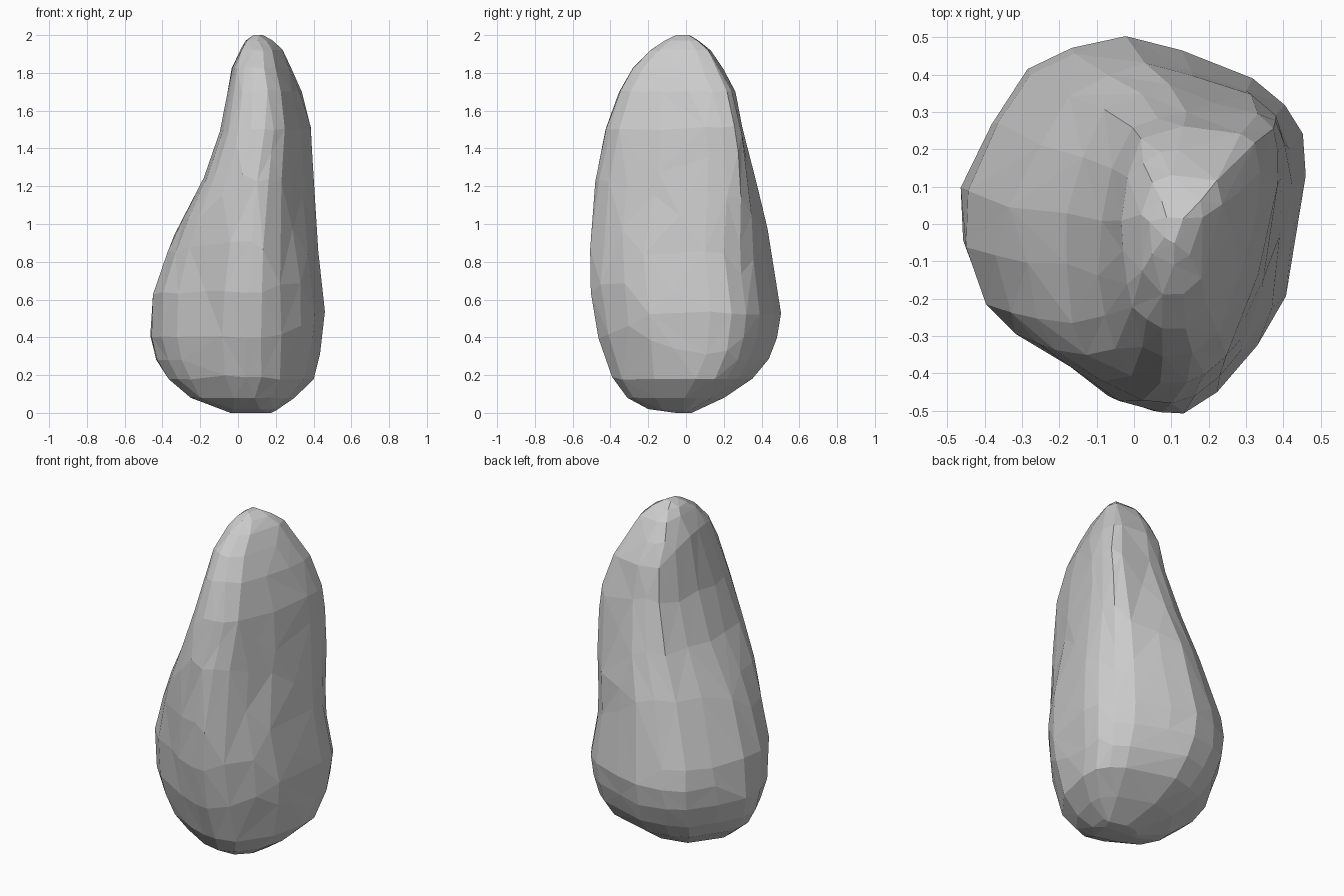
import bpy, bmesh, math
from mathutils import Vector, noise

if "Cube" in bpy.data.objects:
    bpy.data.objects.remove(bpy.data.objects["Cube"])

# Height, then left, right, front and back limits of the boulder
LEVELS = [
    (0.00, -0.04, 0.18, -0.07, 0.03), (0.02, -0.09, 0.21, -0.20, 0.07),
    (0.08, -0.25, 0.30, -0.31, 0.20), (0.18, -0.37, 0.40, -0.385, 0.35),
    (0.28, -0.43, 0.43, -0.42, 0.43), (0.40, -0.46, 0.45, -0.46, 0.48),
    (0.52, -0.46, 0.46, -0.48, 0.505), (0.64, -0.45, 0.45, -0.50, 0.49),
    (0.86, -0.37, 0.42, -0.51, 0.45), (1.00, -0.305, 0.41, -0.505, 0.425),
    (1.25, -0.18, 0.40, -0.48, 0.36), (1.50, -0.09, 0.385, -0.43, 0.305),
    (1.70, -0.055, 0.34, -0.355, 0.26), (1.83, -0.03, 0.28, -0.28, 0.19),
    (1.92, 0.01, 0.235, -0.19, 0.13), (1.97, 0.04, 0.185, -0.11, 0.07),
    (2.00, 0.08, 0.13, -0.05, 0.02),
]
# Irregular plan outlines in unit scale, counter-clockwise from the right
LOWER = [
    (1, .24), (.98, .46), (.87, .63), (.7, .78), (.28, .92), (-.04, 1),
    (-.35, .94), (-.61, .81), (-.83, .51), (-.99, .18), (-1, -.12),
    (-.87, -.42), (-.7, -.59), (-.43, -.75), (-.17, -.91), (.11, -.99),
    (.28, -1), (.5, -.89), (.72, -.65), (.87, -.42), (.95, -.08),
]
UPPER = [
    (1, .5), (1, .7), (.95, .87), (.75, .95), (.3, .97), (-.04, 1),
    (-.35, .97), (-.65, .88), (-.87, .6), (-1, .2), (-1, -.15),
    (-.95, -.5), (-.84, -.73), (-.6, -.9), (-.33, -1), (-.02, -1),
    (.18, -.94), (.42, -.79), (.63, -.48), (.8, -.14), (.93, .2),
]


def subdivide_levels(levels, step=0.07):
    """Add in-between levels where the spacing is wide."""
    out = []
    for a, b in zip(levels, levels[1:]):
        n = max(1, round((b[0] - a[0]) / step))
        out += [[p + (q - p) * i / n for p, q in zip(a, b)] for i in range(n)]
    return out + [levels[-1]]


def outline_at(z):
    """Blend from the lower to the upper outline, with midpoints added."""
    t = min(1, max(0, (z - 0.7) / 0.8))
    t = t * t * (3 - 2 * t)
    pts = [Vector(a).lerp(Vector(b), t) for a, b in zip(LOWER, UPPER)]
    return [p for i, a in enumerate(pts)
            for p in (a, (a + pts[(i + 1) % len(pts)]) / 2)]


bm = bmesh.new()
rings = []
for z, x0, x1, y0, y1 in subdivide_levels(LEVELS):
    ring = []
    for u, v in outline_at(z):
        p = Vector(((x0 + x1) / 2 + u * (x1 - x0) / 2,
                    (y0 + y1) / 2 + v * (y1 - y0) / 2, z))
        # Gentle lumps that run lengthwise
        lump = noise.noise(Vector((p.x * 6, p.y * 6, z * 2.5)))
        k = 0.01 * lump * min(1, z * 4, (2 - z) * 4)
        ring.append(bm.verts.new(p + Vector((u, v, 0)) * k))
    rings.append(ring)

# Skin and end caps
for a, b in zip(rings, rings[1:]):
    for i in range(len(a)):
        j = (i + 1) % len(a)
        bm.faces.new((a[i], a[j], b[j], b[i]))
bm.faces.new(rings[0][::-1])
bm.faces.new(rings[-1])
bmesh.ops.triangulate(bm, faces=bm.faces[:])

mesh = bpy.data.meshes.new("boulder")
bm.to_mesh(mesh)
bm.free()
boulder = bpy.data.objects.new("boulder", mesh)
bpy.context.collection.objects.link(boulder)

# Reduce to broad, irregular chiselled facets
facets = boulder.modifiers.new("facets", 'DECIMATE')
facets.ratio = 0.15

stone = bpy.data.materials.new("grey stone")
stone.diffuse_color = (0.6, 0.6, 0.6, 1)
stone.use_nodes = True
stone.node_tree.nodes["Principled BSDF"].inputs["Base Color"].default_value = stone.diffuse_color
mesh.materials.append(stone)
